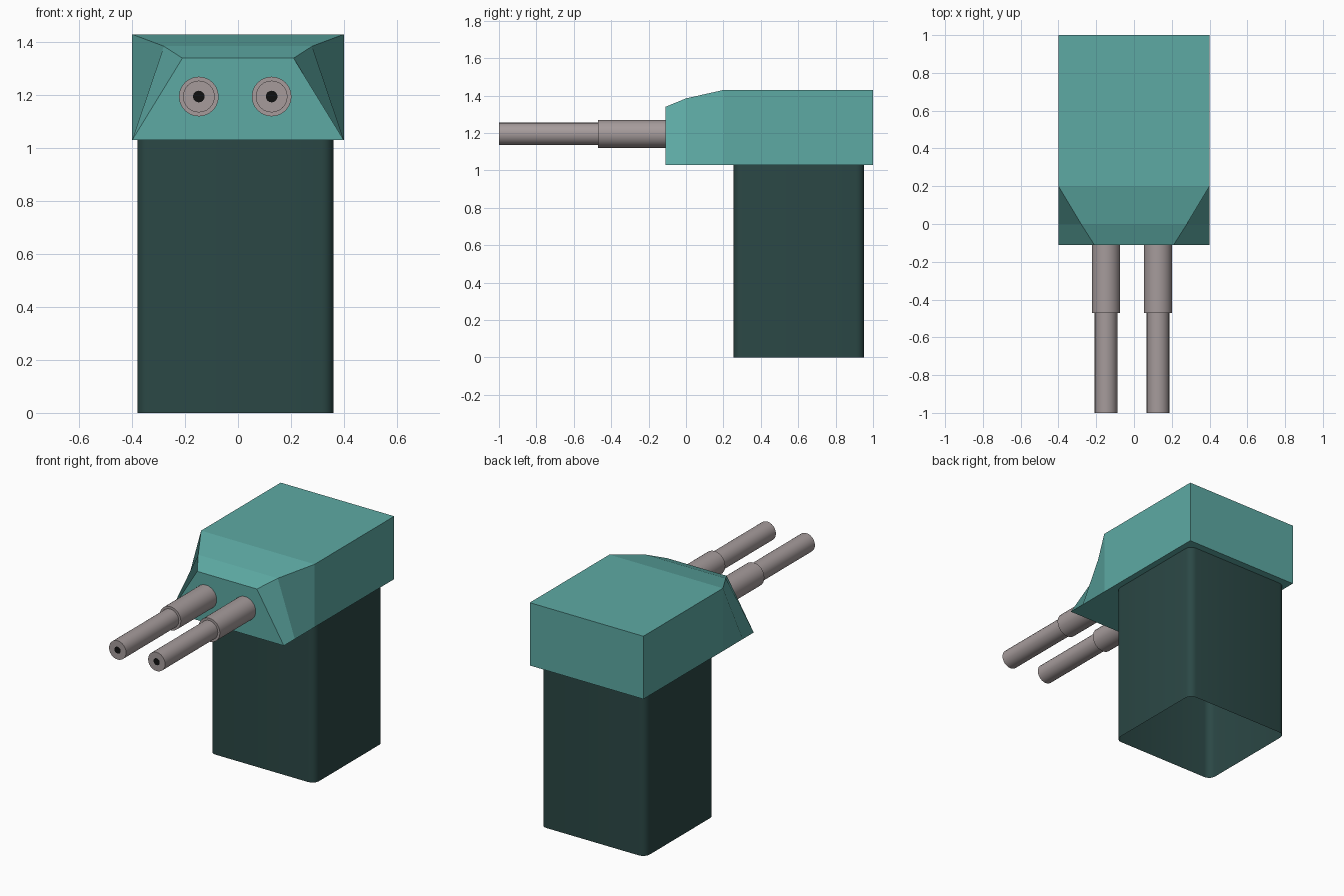
import bpy, bmesh, math

if "Cube" in bpy.data.objects:
    bpy.data.objects.remove(bpy.data.objects["Cube"])


def material(name, rgb):
    m = bpy.data.materials.new(name)
    m.diffuse_color = (*rgb, 1)
    m.use_nodes = True
    m.node_tree.nodes["Principled BSDF"].inputs["Base Color"].default_value = m.diffuse_color
    return m


def make(name, verts, faces, mat):
    me = bpy.data.meshes.new(name)
    me.from_pydata(verts, [], faces)
    bm = bmesh.new()
    bm.from_mesh(me)
    bmesh.ops.recalc_face_normals(bm, faces=bm.faces)
    bm.to_mesh(me)
    bm.free()
    ob = bpy.data.objects.new(name, me)
    bpy.context.collection.objects.link(ob)
    me.materials.append(mat)
    return ob


def bridge(loops, size):
    """Quads joining consecutive closed loops of equal size."""
    return [(j * size + i, j * size + (i + 1) % size,
             (j + 1) * size + (i + 1) % size, (j + 1) * size + i)
            for j in range(loops - 1) for i in range(size)]


def smooth(ob, angle=40):
    bpy.ops.object.select_all(action='DESELECT')
    bpy.context.view_layer.objects.active = ob
    ob.select_set(True)
    bpy.ops.object.shade_smooth_by_angle(angle=math.radians(angle))


teal = material("teal", (0.11, 0.40, 0.37))
dark = material("dark_green", (0.024, 0.064, 0.06))
metal = material("metal", (0.38, 0.33, 0.33))
black = material("black", (0.005, 0.005, 0.005))

# Pedestal: rounded rectangular tube, open underneath
x0, x1, y0, y1, top, r = -0.38, 0.36, 0.255, 0.953, 1.03, 0.045
outline = []
for cx, cy, start in ((x1 - r, y1 - r, 0), (x0 + r, y1 - r, 90),
                      (x0 + r, y0 + r, 180), (x1 - r, y0 + r, 270)):
    for i in range(5):
        a = math.radians(start + i * 22.5)
        outline.append((cx + r * math.cos(a), cy + r * math.sin(a)))
n = len(outline)
verts = [(x, y, z) for z in (0, top) for x, y in outline]
smooth(make("pedestal", verts, bridge(2, n), dark))

# Turret head: four cross-sections lofted along y (y, top half width, top height)
verts = []
for y, w, h in ((1, 0.4, 1.43), (0.2, 0.4, 1.43), (0, 0.28, 1.385), (-0.11, 0.21, 1.34)):
    verts += [(0.4, y, top), (w, y, h), (-w, y, h), (-0.4, y, top)]
make("turret_head", verts, bridge(4, 4) + [(0, 1, 2, 3), (12, 13, 14, 15)], teal)

# Twin barrels: stepped lathe along y, with a dark bore at the muzzle
SIDES = 24
profile = [(0.075, -0.09), (0.075, -0.47), (0.06, -0.47), (0.06, -1), (0.022, -1)]
for side, cx in (("left", -0.148), ("right", 0.127)):
    verts = []
    for rad, y in profile:
        for i in range(SIDES):
            a = 2 * math.pi * i / SIDES
            verts.append((cx + rad * math.cos(a), y, 1.195 + rad * math.sin(a)))
    smooth(make(side + "_barrel", verts, bridge(len(profile), SIDES), metal))
    make(side + "_bore", verts[-SIDES:], [tuple(range(SIDES))], black)
